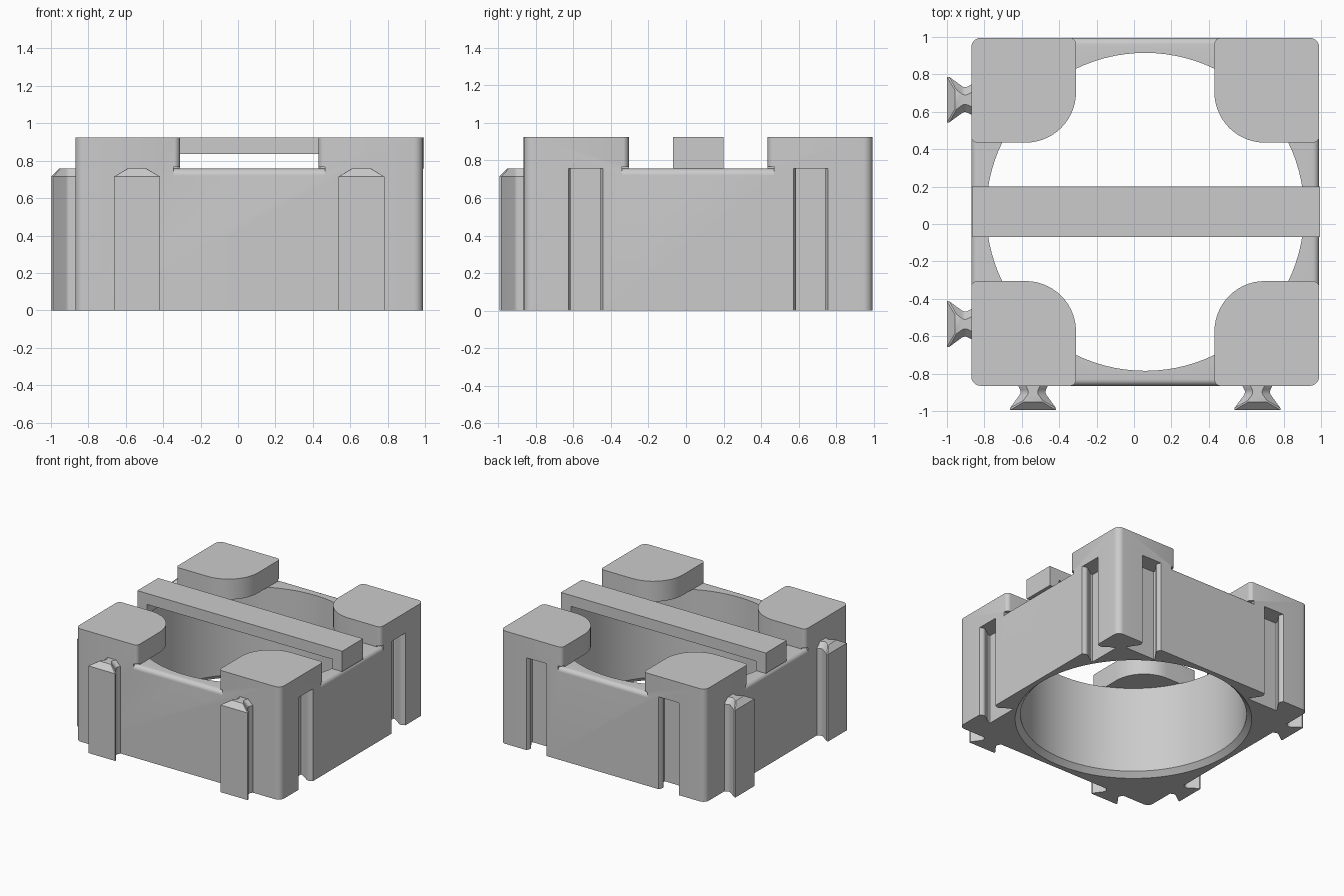
import bpy, bmesh, math
from mathutils import Vector, Matrix

cube = bpy.data.objects.get("Cube")
if cube:
    bpy.data.objects.remove(cube, do_unlink=True)

CX, CY, HALF = 0.06, 0.065, 0.93      # block centre and half width
WALL, TOP = 0.757, 0.925              # wall and post heights
HOLE = 0.85
ARM, FILLET = 0.37, 0.035             # half gap between posts, small edge radius
CENTRE = Matrix.Translation((CX, CY, 0))

grey = bpy.data.materials.new("plain_grey")
grey.use_nodes = True
colour = (0.6, 0.6, 0.6, 1)
grey.diffuse_color = colour
grey.node_tree.nodes["Principled BSDF"].inputs["Base Color"].default_value = colour


def rounded(corners, seg=10):
    """Outline from (x, y, radius) corners."""
    out = []
    for i, (x, y, r) in enumerate(corners):
        p = Vector((x, y))
        if r == 0:
            out.append(p)
            continue
        a = (Vector(corners[i - 1][:2]) - p).normalized()
        b = (Vector(corners[(i + 1) % len(corners)][:2]) - p).normalized()
        half = a.angle(b) / 2
        c = p + (a + b).normalized() * (r / math.sin(half))
        t = r / math.tan(half)
        start, end = p + a * t - c, p + b * t - c
        sweep = start.angle_signed(end)
        for k in range(seg + 1):
            out.append(c + Matrix.Rotation(-sweep * k / seg, 2) @ start)
    return out


def loft(name, rings, matrix=Matrix()):
    """Closed solid through equal-length rings of 3D points."""
    bm = bmesh.new()
    loops = [[bm.verts.new(p) for p in ring] for ring in rings]
    for low, high in zip(loops, loops[1:]):
        for i in range(len(low)):
            bm.faces.new((low[i - 1], low[i], high[i], high[i - 1]))
    bm.faces.new(loops[0])
    bm.faces.new(loops[-1])
    bmesh.ops.transform(bm, matrix=matrix, verts=bm.verts)
    bmesh.ops.recalc_face_normals(bm, faces=bm.faces)
    mesh = bpy.data.meshes.new(name)
    bm.to_mesh(mesh)
    bm.free()
    mesh.materials.append(grey)
    obj = bpy.data.objects.new(name, mesh)
    bpy.context.collection.objects.link(obj)
    return obj


def prism(name, outline, z0, z1, matrix=Matrix()):
    return loft(name, [[(p[0], p[1], z) for p in outline] for z in (z0, z1)], matrix)


def activate(obj):
    bpy.ops.object.select_all(action="DESELECT")
    obj.select_set(True)
    bpy.context.view_layer.objects.active = obj


def cut(obj, cutter):
    mod = obj.modifiers.new("cut", "BOOLEAN")
    mod.operation, mod.solver, mod.object = "DIFFERENCE", "EXACT", cutter
    activate(obj)
    bpy.ops.object.modifier_apply(modifier=mod.name)
    bpy.data.objects.remove(cutter, do_unlink=True)


def smooth(obj):
    activate(obj)
    bpy.ops.object.shade_smooth_by_angle(angle=math.radians(30))


def turned(quarter):
    return CENTRE @ Matrix.Rotation(quarter * math.pi / 2, 4, "Z")


# Main block with rounded upright edges
body = prism("body", rounded([(sx * HALF, sy * HALF, 0.05) for sx, sy in
                              ((-1, -1), (1, -1), (1, 1), (-1, 1))]), 0, TOP, CENTRE)

# Cross-shaped clearing that leaves four corner posts
flare, edge, far = ARM + FILLET + 0.003, HALF + 0.001, 1.1
arm = [(ARM, ARM, 0.27), (ARM, edge, FILLET), (flare, edge, 0), (flare, far, 0),
       (-flare, far, 0), (-flare, edge, 0), (-ARM, edge, FILLET)]
cross = []
for q in range(4):
    for x, y, r in arm:
        v = Matrix.Rotation(q * math.pi / 2, 2) @ Vector((x, y))
        cross.append((v.x, v.y, r))
cut(body, prism("clearing_cutter", rounded(cross, 14), WALL, 1.1, CENTRE))

# Rounded outer edge along the top of each wall
profile = [(HALF + 0.05, WALL - FILLET), (HALF + 0.05, WALL + 0.01), (HALF - FILLET, WALL + 0.01)]
for k in range(9):
    a = math.pi / 2 * (1 - k / 8)
    profile.append((HALF - FILLET + FILLET * math.cos(a), WALL - FILLET + FILLET * math.sin(a)))
for q in range(4):
    rings = [[(s, d, z) for d, z in profile] for s in (-ARM - FILLET, ARM + FILLET)]
    cut(body, loft("edge_cutter", rings, turned(q)))

# Round opening with a bevelled lower rim
rings = []
for r, z in ((HOLE + 0.05, -0.01), (HOLE, 0.04), (HOLE, WALL + 0.001)):
    rings.append([(r * math.cos(a), r * math.sin(a), z)
                  for a in (math.tau * i / 96 for i in range(96))])
cut(body, loft("opening_cutter", rings, CENTRE))


def mirrored(half):
    """Symmetric outline from its right half."""
    return half + [(-x, y, r) for x, y, r in reversed(half)]


# Dovetail slots on the back and left sides
slot = rounded(mirrored([(0.135, -0.14, 0), (0.135, -0.125, 0), (0.075, -0.036, 0.03),
                         (0.093, 0.003, 0), (0.093, 0.05, 0)]), 6)
for q in (0, 3):
    for offset in (-0.6, 0.6):
        cut(body, prism("slot_cutter", slot, -0.1, WALL,
                        turned(q) @ Matrix.Translation((offset, HALF, 0))))
smooth(body)

# Dovetail tabs with chamfered tops on the front and right sides
outer = rounded(mirrored([(0.08, -0.01, 0), (0.08, 0, 0), (0.062, 0.036, 0.03),
                          (0.122, 0.118, 0), (0.122, 0.13, 0)]), 6)
inner = rounded(mirrored([(0.038, -0.01, 0), (0.038, 0, 0), (0.02, 0.036, 0.03),
                          (0.053, 0.08, 0), (0.05, 0.087, 0)]), 6)
for q, side in ((2, "front"), (1, "right")):
    for offset, place in ((-0.6, "first"), (0.6, "second")):
        rings = [[(p.x, p.y, z) for p in loop]
                 for loop, z in ((outer, 0), (outer, 0.715), (inner, WALL))]
        smooth(loft(f"{side}_tab_{place}", rings,
                    turned(q) @ Matrix.Translation((offset, HALF, 0))))

# Crossbar standing on the side walls with a foot at each end
left, right, foot, under = -0.865, 0.995, 0.09, 0.835
bar = [(left, WALL), (left + foot, WALL), (left + foot, under), (right - foot, under),
       (right - foot, WALL), (right, WALL), (right, TOP), (left, TOP)]
loft("crossbar", [[(x, y, z) for x, z in bar] for y in (-0.07, 0.2)])
